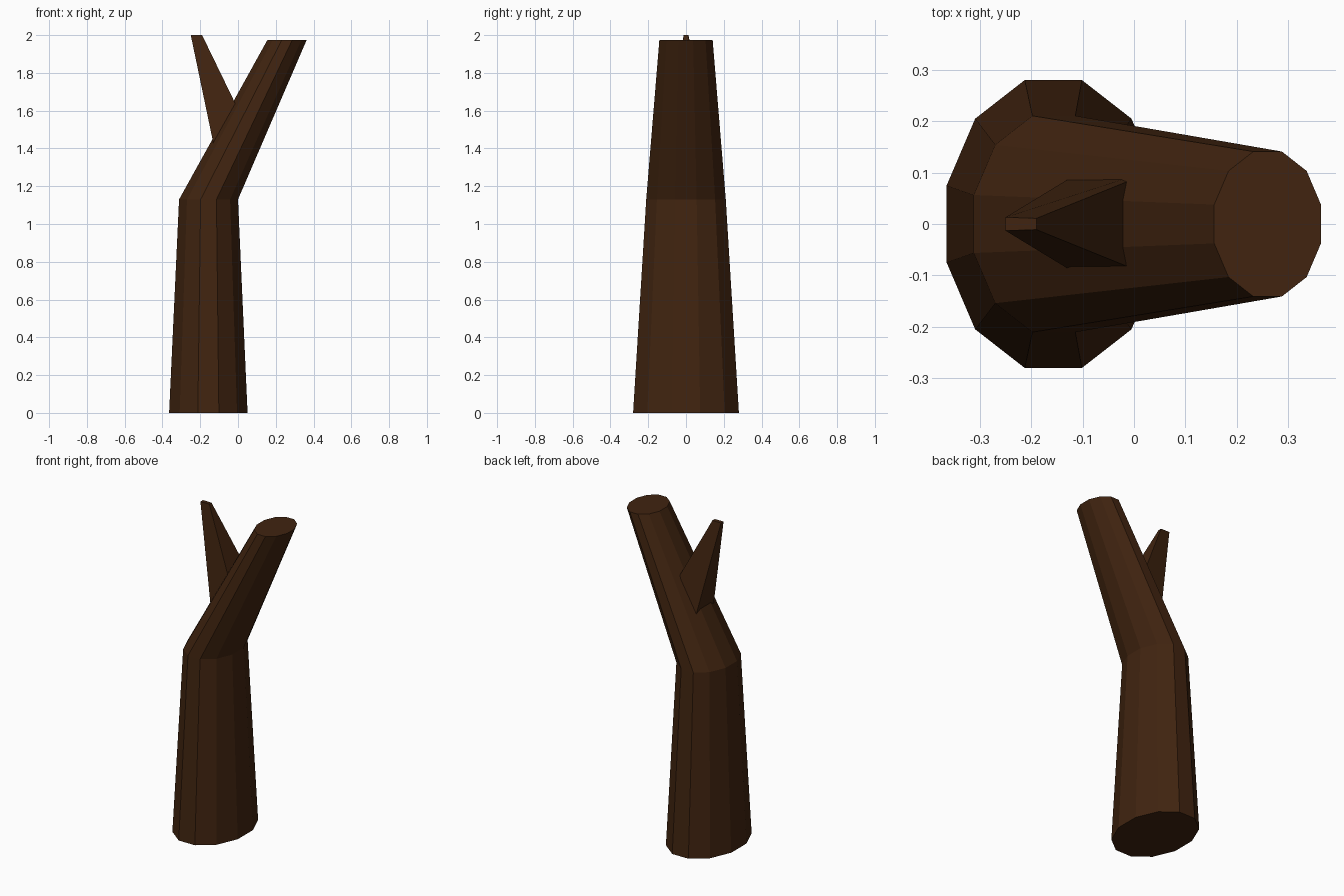
import bpy, bmesh, math

if "Cube" in bpy.data.objects:
    bpy.data.objects.remove(bpy.data.objects["Cube"])

bark = bpy.data.materials.new("dark brown bark")
bark.diffuse_color = (0.052, 0.0175, 0.005, 1)
bark.use_nodes = True
bark.node_tree.nodes["Principled BSDF"].inputs["Base Color"].default_value = bark.diffuse_color


def loft(name, rings):
    """Skin equal-sized rings of points, capped at both ends, flat shaded."""
    bm = bmesh.new()
    loops = [[bm.verts.new(p) for p in ring] for ring in rings]
    n = len(loops[0])
    for a, b in zip(loops, loops[1:]):
        for i in range(n):
            j = (i + 1) % n
            bm.faces.new((a[i], a[j], b[j], b[i]))
    bm.faces.new(loops[0][::-1])
    bm.faces.new(loops[-1])
    bmesh.ops.recalc_face_normals(bm, faces=bm.faces)
    mesh = bpy.data.meshes.new(name)
    bm.to_mesh(mesh)
    bm.free()
    mesh.materials.append(bark)
    obj = bpy.data.objects.new(name, mesh)
    bpy.context.collection.objects.link(obj)
    return obj


def oval(cx, z, rx, ry, sides=12):
    angles = [math.tau * (i + 0.5) / sides for i in range(sides)]
    return [(cx + rx * math.cos(a), ry * math.sin(a), z) for a in angles]


def slanted_quad(left, right):
    """Four corners from (x, half width, z) at the left and right edges."""
    (lx, ly, lz), (rx, ry, rz) = left, right
    return [(lx, -ly, lz), (rx, -ry, rz), (rx, ry, rz), (lx, ly, lz)]


# Tapered trunk, bent to the right at mid height
loft("trunk", [
    oval(-0.157, 0.0, 0.215, 0.29),
    oval(-0.156, 1.13, 0.1615, 0.218),
    oval(0.26, 1.975, 0.1075, 0.146),
])

# Pointed side branch, rooted inside the upper trunk
loft("side_branch", [
    slanted_quad((-0.104, 0.102, 1.30), (0.077, 0.119, 1.45)),
    slanted_quad((-0.25, 0.013, 2.0), (-0.19, 0.011, 2.0)),
])
